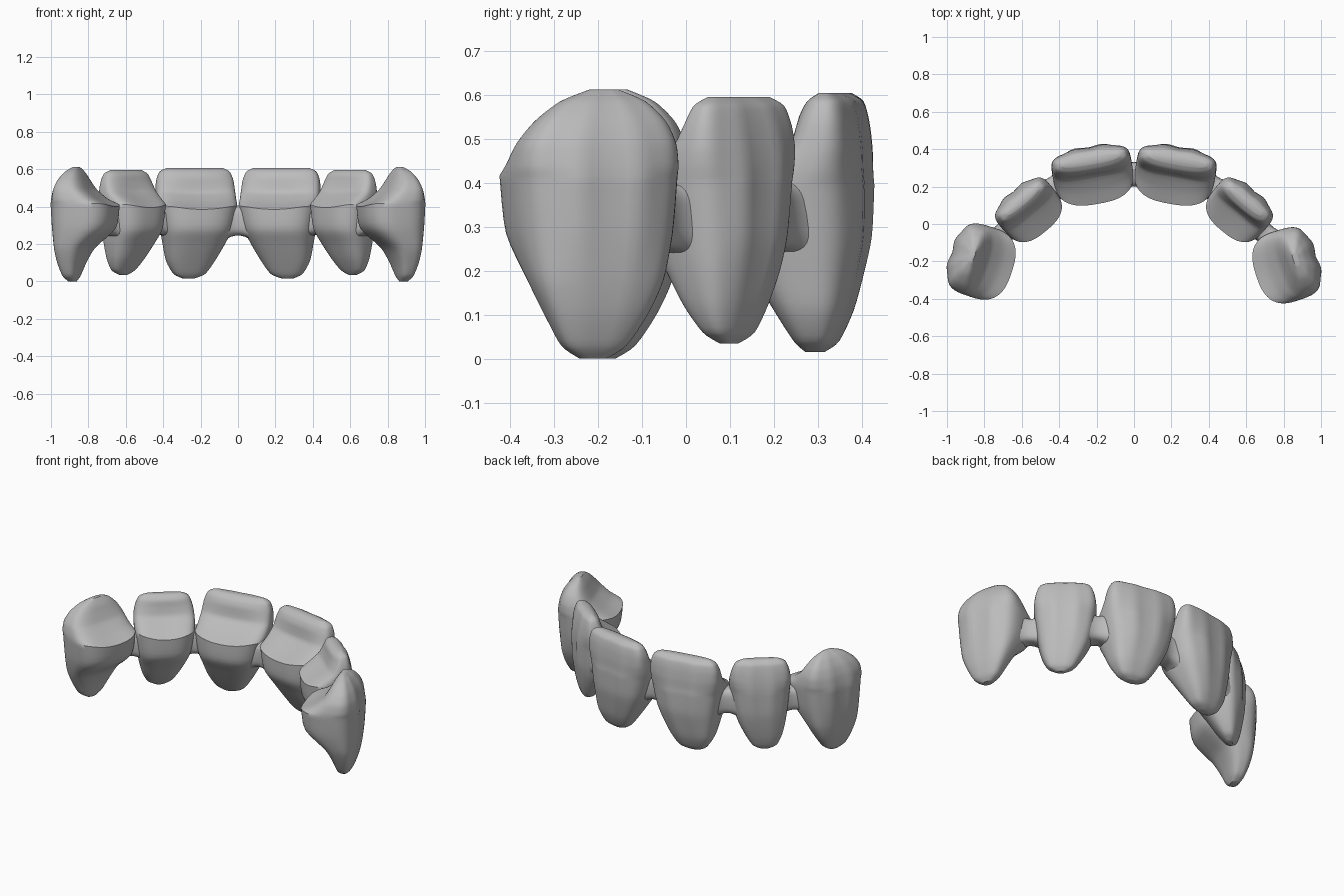
import bpy, bmesh, math
from mathutils import Vector

if "Cube" in bpy.data.objects:
    bpy.data.objects.remove(bpy.data.objects["Cube"], do_unlink=True)

grey = bpy.data.materials.new("matte grey")
grey.use_nodes = True
GREY = (0.5, 0.5, 0.5, 1)
grey.diffuse_color = GREY
bsdf = grey.node_tree.nodes["Principled BSDF"]
bsdf.inputs["Base Color"].default_value = GREY
bsdf.inputs["Roughness"].default_value = 0.6

SEGMENTS = 64


def spow(value, power):
    return math.copysign(abs(value) ** power, value)


def smooth_rows(rows, steps=4):
    """Gentle spline through profile rows."""
    pts = [Vector(r) for r in rows]
    out = []
    for i in range(len(pts) - 1):
        a, b = pts[i], pts[i + 1]
        ta = (b - pts[max(i - 1, 0)]) * 0.4
        tb = (pts[min(i + 2, len(pts) - 1)] - a) * 0.4
        for k in range(steps):
            t = k / steps
            h = t * t * (3 - 2 * t)
            out.append(a * (1 - h) + b * h + ta * (t * (1 - t) ** 2) - tb * (t * t * (1 - t)))
    return out + [pts[-1]]


def loft(name, rings):
    """Skin closed rings of points and cap both ends."""
    bm = bmesh.new()
    loops = [[bm.verts.new(p) for p in ring] for ring in rings]
    for lo, hi in zip(loops, loops[1:]):
        for i in range(len(lo)):
            j = (i + 1) % len(lo)
            bm.faces.new((lo[i], lo[j], hi[j], hi[i]))
    bm.faces.new(loops[0])
    bm.faces.new(loops[-1])
    bmesh.ops.recalc_face_normals(bm, faces=bm.faces)
    mesh = bpy.data.meshes.new(name)
    bm.to_mesh(mesh)
    bm.free()
    obj = bpy.data.objects.new(name, mesh)
    bpy.context.collection.objects.link(obj)
    mesh.materials.append(grey)
    bpy.ops.object.select_all(action="DESELECT")
    obj.select_set(True)
    bpy.context.view_layer.objects.active = obj
    bpy.ops.object.shade_smooth_by_angle(angle=math.radians(38))
    return obj


def placer(x, y, angle, side):
    """Local (along arch, outward, up) to world."""
    ca, sa = math.cos(math.radians(angle)), math.sin(math.radians(angle))
    return lambda u, v, z: Vector((side * (x + u * ca + v * sa), y - u * sa + v * ca, z))


def tooth(name, place, lower, upper, scoop):
    # rows: height, shift along arch, half width, outer depth, inner depth
    ledge = lower[-1][0]
    rows = smooth_rows(lower) + smooth_rows([lower[-1]] + upper)[1:]
    rings = []
    for z, shift, half, outer, inner in rows:
        mid, depth = (outer + inner) / 2, (outer - inner) / 2
        hollow = scoop * max(0, 1 - abs(z - ledge - 0.08) / 0.08)
        rise = 0.03 * max(0, 1 - abs(z - ledge) / 0.12)
        ring = []
        for i in range(SEGMENTS):
            t = 2 * math.pi * i / SEGMENTS
            c, s = math.cos(t), math.sin(t)
            power = 0.66 if s > 0 else 0.74
            u, v = spow(c, power), mid + depth * spow(s, power)
            lift = 0
            if s < 0:
                # scooped inner face between raised side ridges
                v += hollow * (1 - u * u)
                lift = rise * (u * u - 0.35) * -s
            else:
                # faint vertical grooves on the outer face
                v -= 0.04 * depth * s * s * math.cos(u * 9) * min(1, z * 2)
            ring.append(place(shift + half * u, v, z + lift))
        rings.append(ring)
    return loft(name, rings)


def connector(name, place, length, depth, low, high):
    rings = []
    for k in range(-6, 7):
        f = k / 6
        flare = 1 + 0.35 * f * f
        ring = []
        for i in range(32):
            t = 2 * math.pi * i / 32
            ring.append(place(f * length, depth * flare * spow(math.cos(t), 0.6),
                              (low + high) / 2 + (high - low) / 2 * flare * spow(math.sin(t), 0.6)))
        rings.append(ring)
    return loft(name, rings)


central_low = [(0.015, 0.04, 0.03, 0.02, -0.02), (0.04, 0.035, 0.085, 0.05, -0.045),
               (0.11, 0.03, 0.13, 0.08, -0.09), (0.2, 0.015, 0.165, 0.1, -0.145),
               (0.28, 0.005, 0.19, 0.113, -0.19), (0.395, 0, 0.213, 0.115, -0.195)]
central_top = [(0.43, 0, 0.215, 0.112, -0.13), (0.48, 0, 0.214, 0.11, -0.07),
               (0.54, 0, 0.208, 0.103, -0.035), (0.585, 0, 0.19, 0.09, -0.01),
               (0.605, 0, 0.155, 0.06, 0.02)]
lateral_low = [(0.035, 0.03, 0.025, 0.05, 0.02), (0.06, 0.03, 0.07, 0.072, -0.005),
               (0.12, 0.025, 0.105, 0.09, -0.05), (0.2, 0.015, 0.135, 0.105, -0.1),
               (0.28, 0.008, 0.155, 0.115, -0.15), (0.405, 0.005, 0.172, 0.117, -0.16)]
lateral_top = [(0.44, 0.005, 0.174, 0.115, -0.11), (0.48, 0.005, 0.172, 0.11, -0.06),
               (0.53, 0.005, 0.162, 0.1, -0.025), (0.575, 0.005, 0.142, 0.085, 0),
               (0.595, 0.005, 0.105, 0.06, 0.025)]
canine_low = [(0, 0.03, 0.03, 0.075, 0.035), (0.03, 0.03, 0.075, 0.1, 0.02),
              (0.1, 0.025, 0.118, 0.125, -0.005), (0.18, 0.022, 0.155, 0.14, -0.05),
              (0.285, 0.02, 0.183, 0.15, -0.165), (0.41, 0.02, 0.195, 0.155, -0.185)]
canine_top = [(0.44, 0.02, 0.193, 0.152, -0.12), (0.49, 0.018, 0.182, 0.142, -0.06),
              (0.54, 0.012, 0.152, 0.122, -0.02), (0.585, 0.005, 0.1, 0.09, 0.01),
              (0.612, 0, 0.035, 0.055, 0.03)]

for label, side in (("left", 1), ("right", -1)):
    back = 0.01 * (1 - side)
    tooth(label + "_central_incisor", placer(0.225, 0.3, 10, side), central_low, central_top, 0.03)
    tooth(label + "_lateral_incisor", placer(0.568, 0.09, 40, side), lateral_low, lateral_top, 0.025)
    tooth(label + "_canine", placer(0.823, -0.2 + back, 72, side), canine_low, canine_top, 0.015)
    connector(label + "_inner_connector", placer(0.425, 0.19, 30, side), 0.075, 0.065, 0.25, 0.405)
    connector(label + "_outer_connector", placer(0.705, -0.055, 40, side), 0.07, 0.055, 0.25, 0.395)

connector("middle_connector", placer(0, 0.265, 0, 1), 0.075, 0.065, 0.245, 0.405)
